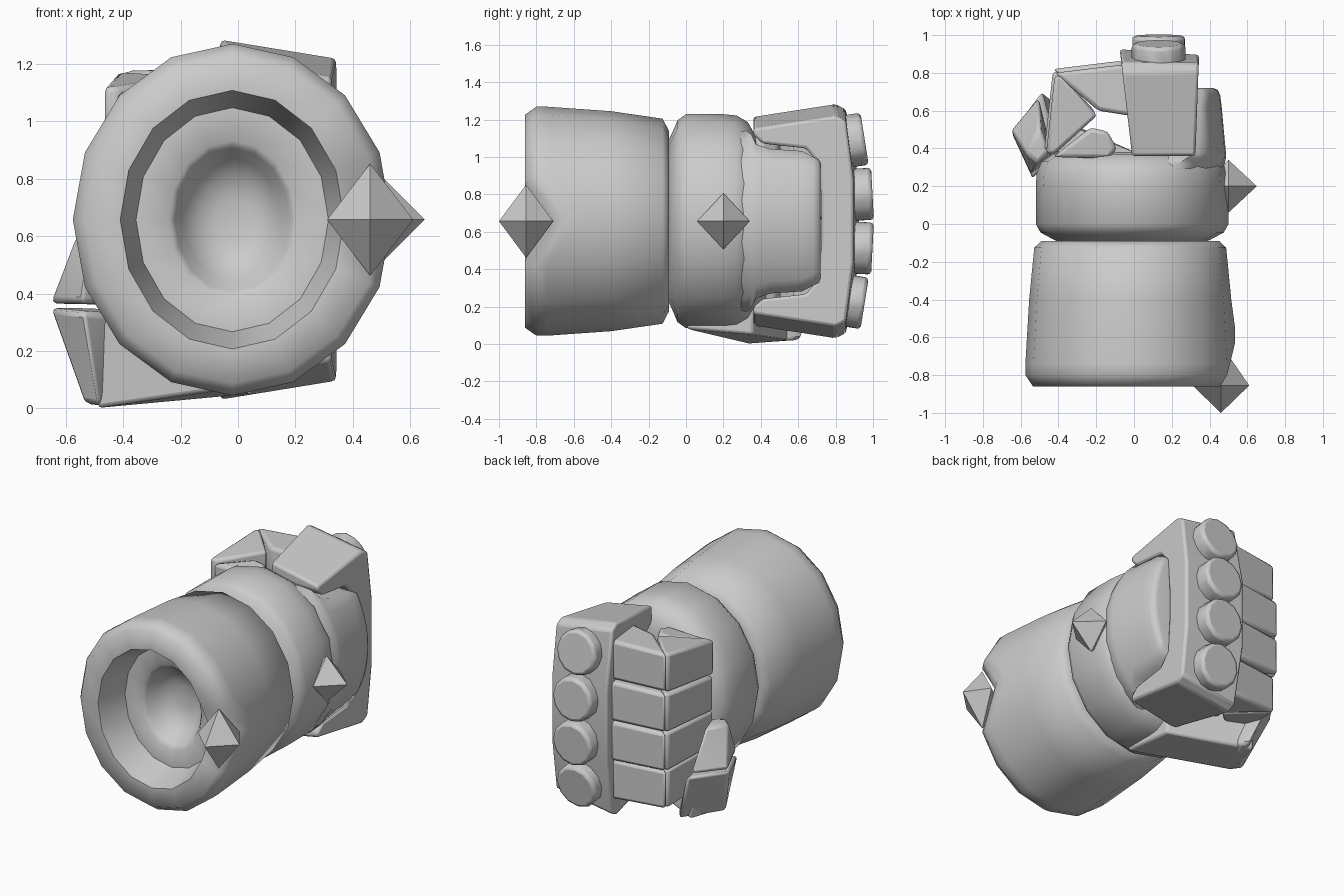
import bpy, bmesh
from math import sin, cos, pi, radians
from mathutils import Vector

if "Cube" in bpy.data.objects:
    bpy.data.objects.remove(bpy.data.objects["Cube"])

ZC = 0.657  # height of the arm axis


def finish(name, bm, bevel=0.0, angle=35, smooth=True):
    bmesh.ops.recalc_face_normals(bm, faces=bm.faces)
    me = bpy.data.meshes.new(name)
    bm.to_mesh(me)
    bm.free()
    ob = bpy.data.objects.new(name, me)
    bpy.context.collection.objects.link(ob)
    bpy.ops.object.select_all(action='DESELECT')
    ob.select_set(True)
    bpy.context.view_layer.objects.active = ob
    if bevel:
        m = ob.modifiers.new("bevel", 'BEVEL')
        m.width, m.segments, m.limit_method = bevel, 2, 'ANGLE'
        m.angle_limit = radians(30)
    if smooth:
        bpy.ops.object.shade_smooth_by_angle(angle=radians(angle))
    return ob


def loft(name, loops, bevel=0.0, angle=35):
    """Skin equal-length point loops and cap both ends."""
    bm = bmesh.new()
    rows = [[bm.verts.new(p) for p in loop] for loop in loops]
    n = len(rows[0])
    for a, b in zip(rows, rows[1:]):
        for i in range(n):
            bm.faces.new((a[i], a[(i + 1) % n], b[(i + 1) % n], b[i]))
    bm.faces.new(rows[0])
    bm.faces.new(rows[-1])
    return finish(name, bm, bevel, angle)


def ring(y, rx, rz, notch=0.0, cx=-0.02, n=16):
    """Elliptical ring about the arm axis; notch pushes the +x vertex back."""
    return [(cx + rx * cos(2 * pi * i / n), y + (notch if i == 0 else 0),
             ZC + rz * sin(2 * pi * i / n)) for i in range(n)]


def hull(name, pts, bevel=0.02):
    bm = bmesh.new()
    for p in pts:
        bm.verts.new(p)
    bmesh.ops.convex_hull(bm, input=bm.verts)
    bmesh.ops.dissolve_limit(bm, angle_limit=radians(14), verts=bm.verts, edges=bm.edges)
    return finish(name, bm, bevel)


def spike(name, c, r, skew=0.0):
    x, y, z = c
    pts = [(x - r[0], y, z), (x + r[0], y, z), (x, y - r[1], z),
           (x + skew, y + r[1], z), (x, y, z - r[2]), (x, y, z + r[2])]
    bm = bmesh.new()
    for p in pts:
        bm.verts.new(p)
    bmesh.ops.convex_hull(bm, input=bm.verts)
    finish(name, bm, smooth=False)


# Forearm cuff with notched rim, recessed socket and bowl
loft("cuff", [ring(*r) for r in (
    (-0.09, .44, .45), (-0.09, .47, .48), (-0.125, .508, .548), (-0.4, .535, .588),
    (-0.74, .555, .612, .19), (-0.80, .555, .612, .17), (-0.86, .515, .57, .16),
    (-0.86, .39, .45, .06), (-0.66, .335, .39), (-0.66, .22, .275),
    (-0.635, .20, .25), (-0.57, .17, .21), (-0.52, .12, .15), (-0.50, .06, .075))], angle=60)

# Palm block
loft("palm", [ring(*r, 0, -0.01) for r in (
    (-0.09, .40, .44), (-0.075, .43, .47), (-0.045, .485, .54), (0.0, .51, .572), (0.2, .51, .572),
    (0.27, .505, .565), (0.33, .48, .53), (0.37, .42, .46), (0.38, .35, .38))], angle=60)

# Back-of-hand plate flowing out of the palm
loops = []
for y, deg, s, sz in ((0.22, 62, .90, .90), (0.32, 60, .96, .98), (0.35, 54, .975, 1), (0.375, 46, .975, 1),
                      (0.45, 42.5, .96, 1), (0.62, 41, .93, 1), (0.68, 37, .915, 1),
                      (0.71, 35, .89, 1), (0.72, 32, .84, 1)):
    a = radians(deg)
    arc = [(-0.01 + .51 * s * cos(t), y, ZC + .572 * sz * sin(t))
           for t in (a * k / 5 for k in range(-5, 6))]
    loops.append(arc + [(0.18, y, arc[-1][2]), (0.18, y, arc[0][2])])
loft("hand_back_plate", loops, angle=60)

# C-shaped knuckle guard, upper half profile (y, z offset, slope) mirrored about the axis
half = [(0.725, .10, 0), (0.71, .31, 0), (0.64, .39, 0), (0.41, .415, 0), (0.36, .46, 0),
        (0.36, .56, 1), (0.80, .628, 1), (0.855, .60, 1), (0.925, .22, 0)]
prof = half + [(y, -z, s) for y, z, s in reversed(half)]
sides = []
for right in (0, 1):
    loop = []
    for y, z, s in prof:
        t = (y - 0.36) / 0.56
        x = 0.325 + .02 * t if right else -0.01 - .065 * t
        dz = -.065 * s * right * (1 if z > 0 else -1)
        loop.append((x, y - (.03 * right if y > .9 else 0), ZC + z + dz))
    sides.append(loop)
loft("knuckle_guard", sides, bevel=0.015)

# Round knuckle studs fanned over the guard
for i in range(4):
    k = 1.5 - i
    tilt = Vector((0, cos(radians(6 * k)), sin(radians(6 * k))))
    up = Vector((0, -tilt.z, tilt.y))
    c = Vector((0.13, 0.997 if abs(k) < 1 else 0.955, ZC + .293 * k))
    circ = [Vector((.142 * cos(pi * j / 6), 0, 0)) + up * (.142 * sin(pi * j / 6)) for j in range(12)]
    loft(f"knuckle_stud_{i + 1}", [[c + p - tilt * .15 for p in circ], [c + p for p in circ]], bevel=0.02)

# Curled fingers: three wedge segments each, (x, y, fan) with the tips converging
segments = {
    "upper": [(-0.42, 0.80, .98), (-0.05, 0.845, 1), (0.0, 0.57, 1), (-0.19, 0.60, .98)],
    "middle": [(-0.42, 0.785, .97), (-0.385, 0.785, .97), (-0.195, 0.575, .95),
               (-0.42, 0.37, .87), (-0.465, 0.375, .87)],
    "tip": [(-0.43, 0.355, .86), (-0.23, 0.51, .9), (-0.14, 0.49, .9), (-0.09, 0.40, .88), (-0.13, 0.345, .86)],
}
for i in range(4):
    k = 1.5 - i
    for part, poly in segments.items():
        off = .02 if abs(k) < 1 and part != "tip" else 0
        h = .12 if part == "tip" else .128
        hull(f"finger_{i + 1}_{part}", [(x - off / 2, y + off, ZC + .01 + f * (.26 * k + s * h))
                                        for x, y, f in poly for s in (-1, 1)], .022)

# Thumb folded across the lower fingers
hull("thumb_base", [(-0.49, 0.33, 0.0), (-0.44, 0.58, 0.02), (-0.50, 0.33, 0.31), (-0.46, 0.57, 0.31),
                    (0.05, 0.0, 0.08), (0.05, 0.36, 0.05), (0.05, 0.0, 0.3), (0.05, 0.36, 0.3)], .015)
hull("thumb_middle", [(-0.535, 0.36, 0.015), (-0.38, 0.61, 0.02), (-0.34, 0.56, 0.02), (-0.485, 0.31, 0.01),
                      (-0.655, 0.49, 0.35), (-0.54, 0.24, 0.34), (-0.40, 0.36, 0.33), (-0.495, 0.70, 0.35)])
hull("thumb_tip", [(-0.655, 0.50, 0.365), (-0.545, 0.26, 0.365), (-0.43, 0.36, 0.36), (-0.505, 0.68, 0.365),
                   (-0.565, 0.37, 0.60), (-0.51, 0.32, 0.60), (-0.45, 0.38, 0.61), (-0.50, 0.51, 0.61)])

# Spikes on the cuff notch and the back of the hand
spike("cuff_spike", (0.46, -0.855, ZC), (.15, .145, .195), .05)
spike("hand_spike", (0.50, 0.20, ZC), (.15, .14, .15))
